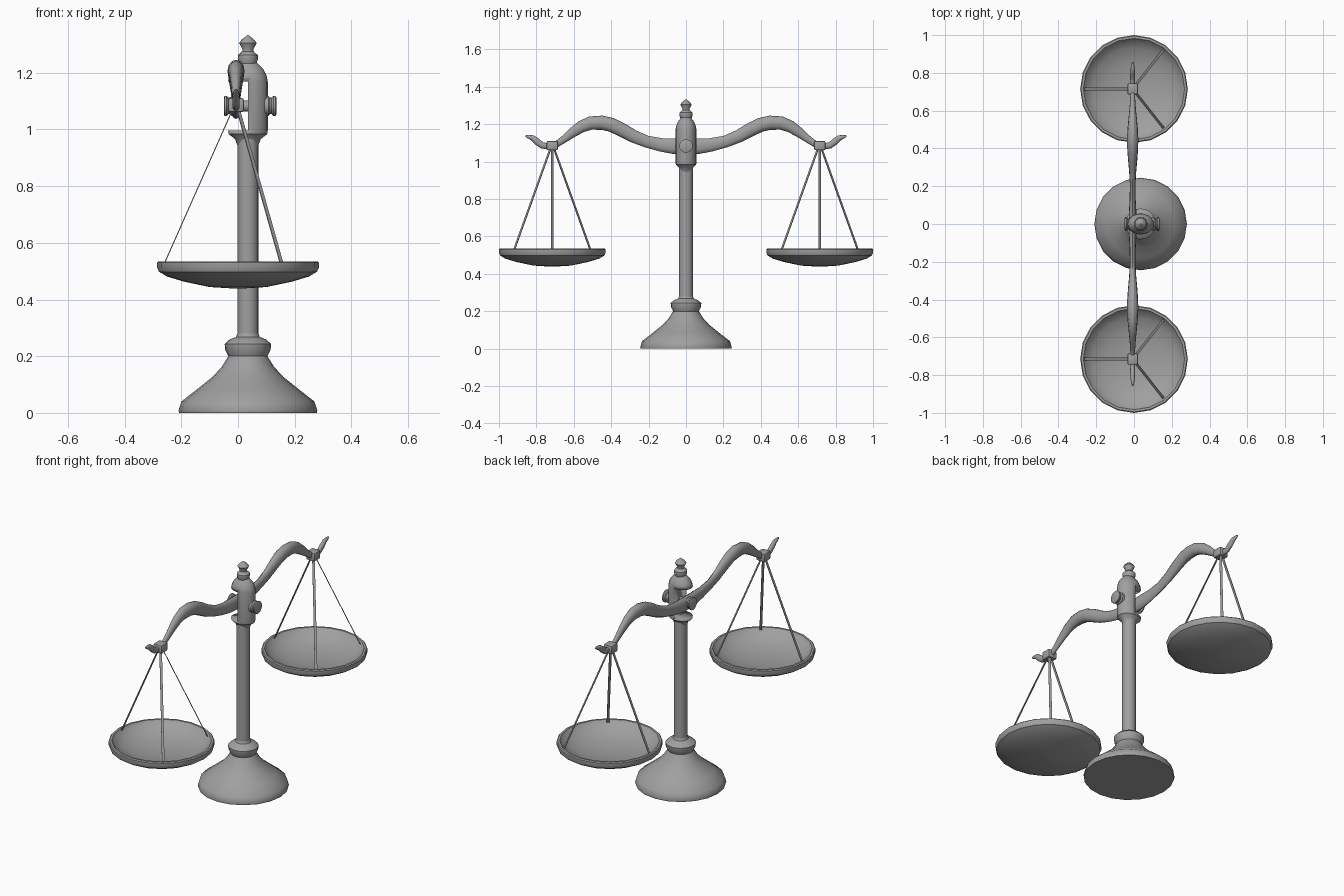
import bpy, bmesh, math
from mathutils import Vector, Matrix

if "Cube" in bpy.data.objects:
    bpy.data.objects.remove(bpy.data.objects["Cube"])

metal = bpy.data.materials.new("grey_metal")
metal.use_nodes = True
GREY = (0.35, 0.35, 0.35, 1)
metal.diffuse_color = GREY
metal.node_tree.nodes["Principled BSDF"].inputs["Base Color"].default_value = GREY

AXIS = 0.035      # x of the column
BEAM_X = -0.007   # x of the swinging beam
PAN_Y = 0.715
PIVOT_Z = 1.083


def finish(name, bm, angle=35):
    """Turn a bmesh into a smooth, sharp-edged object."""
    bmesh.ops.recalc_face_normals(bm, faces=bm.faces)
    mesh = bpy.data.meshes.new(name)
    bm.to_mesh(mesh)
    bm.free()
    mesh.materials.append(metal)
    obj = bpy.data.objects.new(name, mesh)
    bpy.context.collection.objects.link(obj)
    bpy.ops.object.select_all(action='DESELECT')
    obj.select_set(True)
    bpy.context.view_layer.objects.active = obj
    bpy.ops.object.shade_smooth_by_angle(angle=math.radians(angle))
    return obj


def loft(bm, rings):
    """Skin a list of vertex rings and cap both ends."""
    loops = [[bm.verts.new(p) for p in ring] for ring in rings]
    for a, b in zip(loops, loops[1:]):
        for i in range(len(a)):
            j = (i + 1) % len(a)
            bm.faces.new((a[i], a[j], b[j], b[i]))
    bm.faces.new(loops[0][::-1])
    bm.faces.new(loops[-1])


def circle(n):
    return [(math.cos(math.tau * i / n), math.sin(math.tau * i / n)) for i in range(n)]


def lathe(name, profile, location, n=20, squash=1.0, turn=None, angle=35):
    bm = bmesh.new()
    loft(bm, [[Vector((r * c, r * s * squash, z)) for c, s in circle(n)] for r, z in profile])
    if turn:
        bm.transform(turn)
    bm.transform(Matrix.Translation(location))
    return finish(name, bm, angle)


# Bell-shaped foot with collar
lathe("base", [(0.243, 0), (0.245, 0.008), (0.235, 0.04), (0.18, 0.083), (0.125, 0.127),
               (0.092, 0.163), (0.069, 0.2), (0.08, 0.222), (0.082, 0.243),
               (0.066, 0.258), (0.042, 0.268), (0.037, 0.28)], (AXIS, 0, 0))
lathe("column", [(0.037, 0.25), (0.037, 0.97)], (AXIS, 0, 0))

# Oval head, notched on one side for the beam
head = lathe("column_head", [(0.036, 0.94), (0.045, 0.966), (0.068, 0.984), (0.07, 0.996),
                             (0.07, 1.17), (0.066, 1.19), (0.055, 1.212), (0.04, 1.228),
                             (0.03, 1.238)], (AXIS, 0, 0), squash=0.8)
bm = bmesh.new()
bmesh.ops.create_cube(bm, size=1, matrix=Matrix.Translation((AXIS - 0.1, 0, 1.083))
                      @ Matrix.Diagonal((0.2, 0.3, 0.174, 1)))
cutter = finish("notch_cutter", bm)
cutter.hide_render = True
cut = head.modifiers.new("notch", 'BOOLEAN')
cut.operation = 'DIFFERENCE'
cut.object = cutter
cut.solver = 'EXACT'
bpy.context.view_layer.objects.active = head
bpy.ops.object.modifier_apply(modifier=cut.name)
bpy.data.objects.remove(cutter)

# Pointed finial
lathe("finial", [(0.03, 1.232), (0.036, 1.25), (0.035, 1.262), (0.02, 1.276), (0.02, 1.284),
                 (0.031, 1.305), (0.022, 1.317), (0.002, 1.333)], (AXIS, 0, 0), n=16)

# Pivot pin with a knob at each end
along_x = Matrix.Rotation(math.pi / 2, 4, 'Y')
lathe("pivot_pin", [(0.02, -0.03), (0.02, 0.11)], (0, 0, PIVOT_Z), n=16, turn=along_x)
KNOB = [(0.035, -0.005), (0.035, 0.008), (0.029, 0.014), (0.029, 0.02), (0.036, 0.026),
        (0.036, 0.033), (0.03, 0.036)]
lathe("left_knob", KNOB, (0.099, 0, PIVOT_Z), n=16, turn=along_x)
lathe("right_knob", KNOB, (-0.014, 0, PIVOT_Z), n=16,
      turn=Matrix.Rotation(-math.pi / 2, 4, 'Y'))

# Curved beam: y, z, half width in x, half thickness
HALF = [(0.0, 1.08, 0.02, 0.043), (0.06, 1.082, 0.02, 0.042), (0.13, 1.089, 0.016, 0.036),
        (0.21, 1.107, 0.015, 0.032), (0.28, 1.135, 0.019, 0.034), (0.345, 1.171, 0.025, 0.037),
        (0.4, 1.197, 0.029, 0.038), (0.45, 1.208, 0.03, 0.038), (0.51, 1.206, 0.027, 0.036),
        (0.56, 1.187, 0.022, 0.032), (0.61, 1.153, 0.017, 0.026), (0.65, 1.122, 0.014, 0.02),
        (0.69, 1.094, 0.012, 0.017), (0.73, 1.08, 0.012, 0.017), (0.77, 1.087, 0.013, 0.017),
        (0.795, 1.106, 0.013, 0.018), (0.82, 1.127, 0.011, 0.015), (0.842, 1.133, 0.008, 0.01),
        (0.858, 1.137, 0.003, 0.004)]
path = [(-y, z, w, t) for y, z, w, t in HALF[:0:-1]] + HALF
rings = []
for i, (y, z, w, t) in enumerate(path):
    a, b = path[max(i - 1, 0)], path[min(i + 1, len(path) - 1)]
    tangent = Vector((0, b[0] - a[0], b[1] - a[1])).normalized()
    up = Vector((0, -tangent.z, tangent.y))
    rings.append([Vector((BEAM_X + w * c, y, z)) + up * t * s for c, s in circle(12)])
bm = bmesh.new()
loft(bm, rings)
finish("beam", bm, 50)

# Hanger blocks, flat hanging straps and pans
PAN = [(0.002, 0.438), (0.1, 0.444), (0.19, 0.463), (0.25, 0.481), (0.279, 0.498), (0.285, 0.512),
       (0.285, 0.53), (0.28, 0.535), (0.268, 0.535), (0.262, 0.525), (0.22, 0.495), (0.15, 0.472),
       (0.07, 0.461), (0.002, 0.458)]
for side, y in (("front", -PAN_Y), ("back", PAN_Y)):
    bm = bmesh.new()
    bmesh.ops.create_cube(bm, size=1, matrix=Matrix.Translation((BEAM_X, y, 1.086))
                          @ Matrix.Diagonal((0.056, 0.06, 0.05, 1)))
    bmesh.ops.bevel(bm, geom=bm.edges[:], offset=0.008, segments=2, affect='EDGES', profile=0.5)
    finish(side + "_hanger", bm)

    bm = bmesh.new()
    for dx, dy in ((-0.256, 0), (0.163, 0.207), (0.163, -0.207)):
        out = Vector((dx, dy, 0)).normalized()
        across = Vector((-out.y, out.x, 0)) * 0.007
        thick = out * 0.002
        ends = (Vector((BEAM_X, y, 1.075)) + out * 0.01, Vector((BEAM_X + dx, y + dy, 0.52)))
        loft(bm, [[p + across + thick, p - across + thick, p - across - thick,
                   p + across - thick] for p in ends])
    finish(side + "_straps", bm)
    lathe(side + "_pan", PAN, (0, y, 0), n=20)
